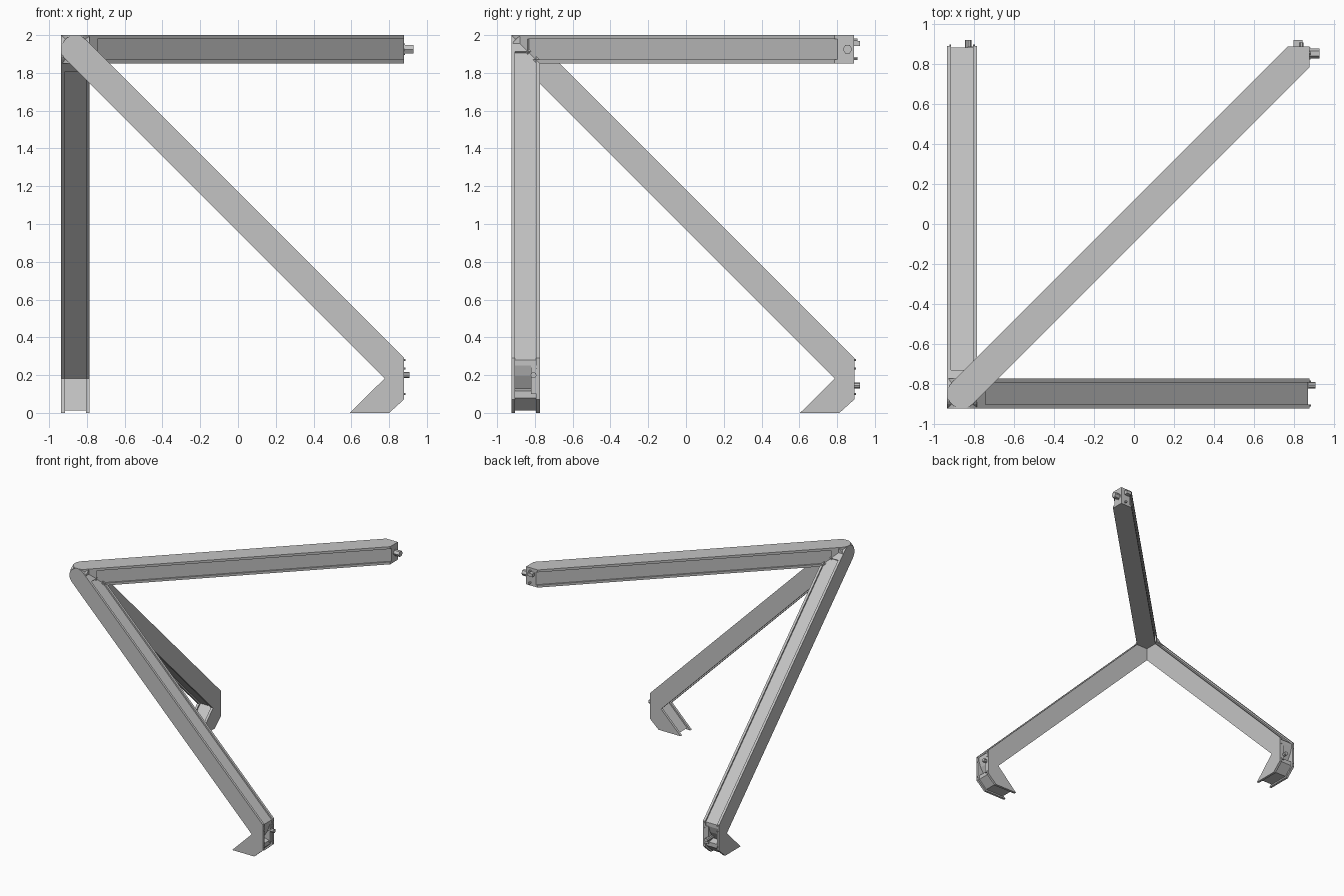
import bpy, bmesh, math
from mathutils import Vector

if "Cube" in bpy.data.objects:
    bpy.data.objects.remove(bpy.data.objects["Cube"])

mat = bpy.data.materials.new("light_grey")
mat.use_nodes = True
GREY = (0.55, 0.55, 0.55, 1)
mat.diffuse_color = GREY
mat.node_tree.nodes["Principled BSDF"].inputs["Base Color"].default_value = GREY

CX, CY, CZ = -0.861, -0.849, 1.925   # centre of the shared corner joint
R = 0.075                            # half the beam width
PLATE = 0.02                         # side plate thickness
INSET = 0.012                        # depth of the groove between plates
END = 1.741                          # reach of each beam from the joint

# Each beam lies in one plane: p and q in the plane, w across it
FRAMES = {
    "front_leg": lambda p, q, w: Vector((CX + p, CY + w, CZ + q)),
    "side_leg": lambda p, q, w: Vector((CX + w, CY + p, CZ + q)),
    "top_beam": lambda p, q, w: Vector((CX + p, CY + q, CZ + w)),
}


def prism(name, frame, outline, w0, w1):
    """Extrude an outline in the beam plane from w0 to w1."""
    bm = bmesh.new()
    rows = [[bm.verts.new(frame(p, q, w)) for p, q in outline] for w in (w0, w1)]
    bm.faces.new(rows[0])
    bm.faces.new(rows[1])
    n = len(outline)
    for i in range(n):
        j = (i + 1) % n
        bm.faces.new((rows[0][i], rows[0][j], rows[1][j], rows[1][i]))
    bmesh.ops.recalc_face_normals(bm, faces=bm.faces)
    mesh = bpy.data.meshes.new(name)
    bm.to_mesh(mesh)
    bm.free()
    mesh.materials.append(mat)
    obj = bpy.data.objects.new(name, mesh)
    bpy.context.scene.collection.objects.link(obj)
    return obj


def block(name, frame, p, q, w):
    """Box given by its ranges along p, q and w."""
    corners = [(p[0], q[0]), (p[1], q[0]), (p[1], q[1]), (p[0], q[1])]
    return prism(name, frame, corners, *w)


def pin(name, frame, along_p, centre, start, length, radius, w, sides=8):
    """Short round peg sticking out along p or q."""
    def turned(a, b, c):
        return frame(c, a, b) if along_p else frame(a, c, b)
    ring = [(centre + radius * math.cos(2 * math.pi * i / sides),
             w + radius * math.sin(2 * math.pi * i / sides)) for i in range(sides)]
    return prism(name, turned, ring, start, start + length)


def arc(start, steps=14):
    """Half circle around the joint, as the rounded beam end."""
    return [(R * math.cos(start + math.pi * i / steps),
             R * math.sin(start + math.pi * i / steps)) for i in range(steps + 1)]


def beam(name, outline, core, joint):
    """Two side plates, a recessed core and a full-width joint end."""
    frame = FRAMES[name]
    prism(name + "_right_plate", frame, outline, -R, -R + PLATE)
    prism(name + "_left_plate", frame, outline, R - PLATE, R)
    prism(name + "_core", frame, core, -R + PLATE, R - PLATE)
    prism(name + "_joint", frame, joint, -R + PLATE, R - PLATE)


def at(s, h, sign):
    """Point s along a diagonal beam and h to its upper side."""
    k = math.sqrt(0.5)
    return ((s + h) * k, (h - s) * k) if sign < 0 else ((s - h) * k, (s + h) * k)


H = R - INSET
EDGE, GROOVE = R * math.sqrt(2), H * math.sqrt(2)

# Descending legs with a hooked foot
hook = 0.182 - CZ
leg_outline = arc(math.pi / 4) + [
    (-EDGE - hook, hook), (1.453, -CZ), (1.661, -CZ),
    (END, 0.072 - CZ), (END, EDGE - END)]
leg_core = [at(0, H, -1), at(0, -H, -1),
            (-GROOVE - hook, hook), (1.484, INSET - CZ), (1.655, INSET - CZ),
            (1.728, 0.08 - CZ), (1.728, 0.115 - CZ), (1.675, 0.13 - CZ),
            (1.715, 0.195 - CZ), (1.733, 0.25 - CZ), (1.733, GROOVE - 1.733)]
leg_joint = arc(math.pi / 4) + [at(0.09, -R, -1), at(0.09, R, -1)]
for name, pin_z, pin_w in (("front_leg", 0.2, 0.042), ("side_leg", 0.145, 0.03)):
    frame = FRAMES[name]
    beam(name, leg_outline, leg_core, leg_joint)
    # Foot lug, connector peg and small studs
    block(name + "_lug", frame, (1.66, END - 0.003),
          (0.1 - CZ, 0.25 - CZ), (0.028, R - PLATE))
    pin(name + "_peg", frame, True, pin_z - CZ, 1.68, 0.09, 0.016, pin_w)
    for i, z in enumerate((0.28, 0.235, 0.1)):
        for side in (-1, 1):
            pin(f"{name}_stud_{i}_{side}", frame, True, z - CZ,
                END - 0.01, 0.017, 0.005, side * 0.06, 6)

# Level beam with a square corner end
TOP = 1.738
top_outline = arc(math.pi * 0.75) + [(END, END - EDGE), (END, TOP), (TOP - EDGE, TOP)]
top_core = [at(0, H, 1), at(0, -H, 1),
            (END, END - GROOVE), (END, TOP), (TOP - GROOVE, TOP)]
top_joint = arc(math.pi * 0.75) + [at(0.09, -R, 1), at(0.09, R, 1)]
beam("top_beam", top_outline, top_core, top_joint)
frame = FRAMES["top_beam"]
pin("top_beam_peg", frame, True, 1.704, END - 0.01, 0.06, 0.025, 0, 6)
block("top_beam_lug", frame, (1.66, 1.706), (TOP - 0.01, TOP + 0.033), (0.018, 0.045))
for side in (-1, 1):
    pin(f"top_beam_stud_{side}", frame, False, 1.7, TOP - 0.01, 0.03, 0.009, -0.05 * side, 6)
# Diamond cover on the end face
pin("top_beam_diamond", frame, True, 1.704, END - 0.002, 0.006, 0.03, 0, 4)
